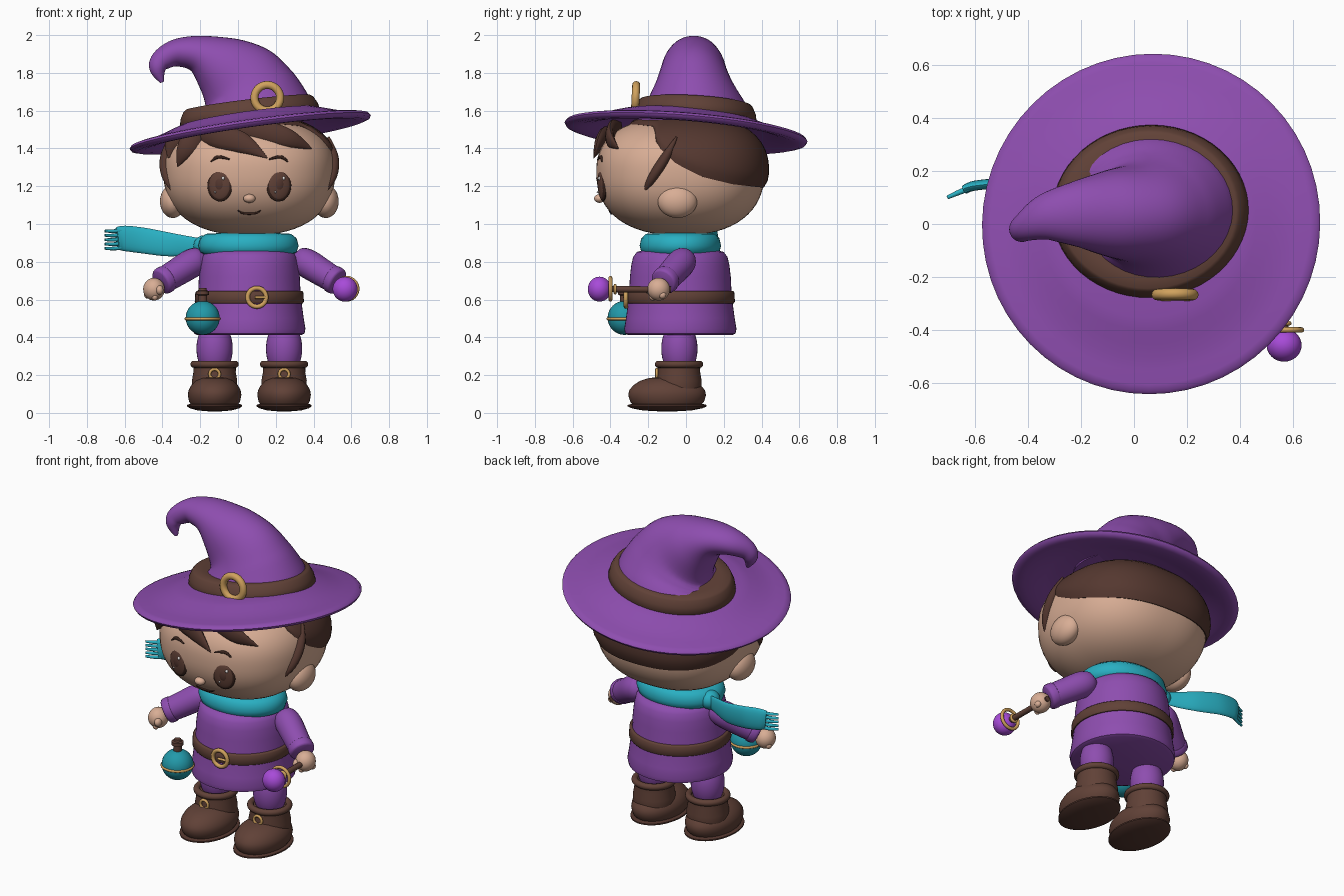
import bpy, bmesh, math
from mathutils import Vector, Euler

if "Cube" in bpy.data.objects:
    bpy.data.objects.remove(bpy.data.objects["Cube"])

CX, CY = 0.06, -0.03          # axis of the body
made = []


def material(name, *rgb):
    m = bpy.data.materials.new(name)
    m.use_nodes = True
    m.diffuse_color = (*rgb, 1)
    m.node_tree.nodes["Principled BSDF"].inputs["Base Color"].default_value = (*rgb, 1)
    return m


PURPLE = material("purple cloth", .27, .075, .43)
GLOW = material("bright violet", .39, .07, .69)
TEAL = material("teal", .022, .43, .54)
POTION = material("deep teal", .016, .32, .4)
LEATHER = material("brown leather", .118, .053, .038)
HAIR = material("hair brown", .09, .039, .029)
SKIN = material("skin", .69, .42, .3)
GOLD = material("gold", .63, .36, .11)
DARK = material("dark brown", .04, .017, .012)
WHITE = material("white", .85, .8, .78)


def finish(name, bm, mat, loc=(0, 0, 0), rot=(0, 0, 0), scale=(1, 1, 1)):
    bmesh.ops.recalc_face_normals(bm, faces=bm.faces)
    mesh = bpy.data.meshes.new(name)
    bm.to_mesh(mesh)
    bm.free()
    mesh.materials.append(mat)
    ob = bpy.data.objects.new(name, mesh)
    ob.location, ob.rotation_euler, ob.scale = loc, rot, scale
    bpy.context.collection.objects.link(ob)
    made.append(ob)


def skin_rings(bm, rings, closed=False):
    rings = [[bm.verts.new(p) for p in ring] for ring in rings]
    pairs = list(zip(rings, rings[1:] + rings[:1]))
    for a, b in pairs if closed else pairs[:-1]:
        for i in range(len(a)):
            j = (i + 1) % len(a)
            bm.faces.new((a[i], a[j], b[j], b[i]))
    if not closed:
        bm.faces.new(rings[0])
        bm.faces.new(rings[-1])


def ball(name, loc, radii, mat, rot=(0, 0, 0)):
    bm = bmesh.new()
    bmesh.ops.create_uvsphere(bm, u_segments=32, v_segments=20, radius=1)
    finish(name, bm, mat, loc, rot, radii)


def lathe(name, profile, mat, loc=(0, 0, 0), rot=(0, 0, 0), scale=(1, 1, 1), closed=False):
    bm = bmesh.new()
    angles = [math.tau * i / 56 for i in range(56)]
    skin_rings(bm, [[(r * math.cos(a), r * math.sin(a), z) for a in angles] for r, z in profile], closed)
    finish(name, bm, mat, loc, rot, scale)


def ring(name, loc, big, small, mat, rot=(0, 0, 0)):
    loop = [math.tau * i / 12 for i in range(12)]
    lathe(name, [(big + small * math.cos(a), small * math.sin(a)) for a in loop],
          mat, loc, rot, closed=True)


def sweep(name, pts, mat, normal=(0, 1, 0), flat=1.0, sides=20, steps=6):
    """Smooth tapered tube through points (x, y, z, radius[, radius along normal])."""
    full = [q if len(q) == 5 else (*q, q[3] * flat) for q in pts]
    p = [Vector(q) for q in [full[0], *full, full[-1]]]
    line = []
    for i in range(1, len(p) - 2):
        for k in range(steps):
            t = k / steps
            m0, m1 = (p[i + 1] - p[i - 1]) / 2, (p[i + 2] - p[i]) / 2
            line.append(p[i] * (2*t**3 - 3*t*t + 1) + m0 * (t**3 - 2*t*t + t)
                        + p[i + 1] * (3*t*t - 2*t**3) + m1 * (t**3 - t*t))
    line.append(p[-1])
    spots = [Vector(q[:3]) for q in line]
    rings = []
    for i, q in enumerate(line):
        tan = (spots[min(i + 1, len(line) - 1)] - spots[max(i - 1, 0)]).normalized()
        side = tan.cross(Vector(normal)).normalized()
        up = side.cross(tan)
        rings.append([spots[i] + side * max(q[3], .001) * math.cos(a) + up * max(q[4], .001) * math.sin(a)
                      for a in [math.tau * k / sides for k in range(sides)]])
    bm = bmesh.new()
    skin_rings(bm, rings)
    finish(name, bm, mat)


# Head: rounded-box ellipsoid, shallower above its middle
HZ, HR, POW = 1.28, (.455, .445), 2.35


def face_y(x, z):
    up = .29 if z > HZ else .34
    rest = 1 - abs((x - CX) / HR[0]) ** POW - abs((z - HZ) / up) ** POW
    return CY - HR[1] * max(rest, .02) ** (1 / POW)


def round_out(v):
    return v / sum(abs(c) ** POW for c in v) ** (1 / POW)


bm = bmesh.new()
bmesh.ops.create_uvsphere(bm, u_segments=56, v_segments=36, radius=1)
for v in bm.verts:
    d = round_out(v.co)
    v.co = (d.x * HR[0], d.y * HR[1], d.z * (.29 if d.z > 0 else .34))
finish("head", bm, SKIN, (CX, CY, HZ))

# Hair cap: hairline drops from the brow to the nape, its rim tucked in
line_pts = [(-1, .8), (-.45, .75), (-.32, .45), (-.07, .13), (.23, -.1), (.57, -.22), (1, -.29)]


def hairline(s):
    for (a, h), (b, k) in zip(line_pts, line_pts[1:]):
        if s <= b:
            return h + (k - h) * (s - a) / (b - a)
    return line_pts[-1][1]


rings = []
for k in range(-1, 15):
    row = []
    tuck = {-1: .92, 0: .965, 1: .99}.get(k, 1)
    for i in range(72):
        a = math.tau * i / 72
        low = math.asin(hairline(math.sin(a)))
        e = low + (1.54 - low) * max(k, 0) / 14
        d = round_out(Vector((math.cos(a) * math.cos(e), math.sin(a) * math.cos(e), math.sin(e)))) * tuck
        row.append((d.x * .472, d.y * .46, d.z * .305))
    rings.append(row)
bm = bmesh.new()
skin_rings(bm, rings)
finish("hair_cap", bm, HAIR, (CX, -.02, HZ))

# Front locks lie on the forehead, side locks fall before the ears
locks = {"left_swept": [(.0, 1.51, .05), (.13, 1.49, .06), (.27, 1.45, .05), (.39, 1.4, .003)],
         "middle": [(-.26, 1.49, .03), (-.13, 1.465, .062), (.02, 1.43, .055), (.155, 1.35, .003)],
         "right": [(-.19, 1.49, .05), (-.25, 1.43, .06), (-.29, 1.37, .04), (-.32, 1.305, .003)],
         "right_outer": [(-.29, 1.47, .05), (-.34, 1.42, .05), (-.37, 1.35, .003)]}
for name, pts in locks.items():
    sweep("lock_" + name, [(x, face_y(x, z) - .025, z, r) for x, z, r in pts], HAIR, (0, 1, 0), .45, 12)
for s, tag in ((1, "left"), (-1, "right")):
    sweep(tag + "_side_lock", [(CX + s * .42, -.05, 1.46, .005), (CX + s * .442, -.11, 1.35, .026),
                               (CX + s * .428, -.18, 1.24, .025), (CX + s * .365, -.245, 1.13, .002)],
          HAIR, (s, 0, 0), 1.2, 12)
    ball(tag + "_ear", (CX + s * .405, -.045, 1.12), (.068, .105, .088), SKIN)

    # Eyes as thin stacked lenses, then the brow
    ex, ez = CX + s * .156, 1.205
    ey, turn = face_y(ex, ez) + .01, Euler((.06, 0, s * .22))
    for part, dx, dz, w, h, out, mat in (
            ("rim", 0, 0, .068, .086, .0, DARK), ("iris", 0, 0, .061, .078, .003, LEATHER),
            ("pupil", 0, .005, .032, .045, .006, HAIR), ("glint", .022, .038, .009, .011, .009, WHITE),
            ("small_glint", -.022, -.035, .006, .007, .009, WHITE)):
        shift = Vector((dx, -out, dz))
        shift.rotate(turn)
        ball(tag + "_eye_" + part, Vector((ex, ey, ez)) + shift, (w, .018, h), mat, turn)
    brow = [(s * .205, 1.33, .004), (s * .165, 1.355, .009), (s * .105, 1.343, .004)]
    sweep(tag + "_brow", [(CX + x, face_y(CX + x, z) - .003, z, r) for x, z, r in brow], DARK, sides=8)

ball("nose", (CX, face_y(CX, 1.135) - .01, 1.135), (.032, .028, .023), SKIN)
smile = [(-.06, 1.072, .003), (-.03, 1.057, .006), (.03, 1.057, .006), (.06, 1.072, .003)]
sweep("mouth", [(CX + x, face_y(CX + x, z) - .001, z, r) for x, z, r in smile], DARK, sides=8)

# Hat
TILT = (-.08, -.14, 0)
lathe("hat_brim", [(.05, .1), (.36, .085), (.41, .07), (.46, .053), (.51, .038), (.56, .027), (.61, .021),
                   (.635, .015), (.645, .002), (.637, -.012), (.61, -.02), (.57, -.018), (.52, -.008),
                   (.46, .01), (.4, .028), (.05, .06)], PURPLE, (CX + .005, 0, 1.485), TILT)
lathe("hat_band", [(.31, 0), (.365, 0), (.374, .012), (.366, .05), (.347, .085), (.335, .095), (.28, .095)],
      LEATHER, (.065, .045, 1.548), (-.06, -.12, 0), (1, .88, 1))
sweep("hat_cone", [(.062, .045, 1.55, .345, .31), (.06, .045, 1.615, .325, .278), (.04, .042, 1.69, .277, .228),
                   (-.005, .04, 1.762, .232, .188), (-.1, .04, 1.84, .168, .162), (-.215, .038, 1.9, .1, .126),
                   (-.33, .025, 1.905, .072, .09), (-.408, -.01, 1.864, .056, .056), (-.424, -.025, 1.815, .042),
                   (-.402, -.03, 1.75, .01)], PURPLE, sides=40)
ring("hat_buckle", (.155, -.267, 1.668), .068, .021, GOLD, (math.pi / 2 - .05, 0, 0))

# Tunic, belt and scarf collar
lathe("tunic", [(.02, .865), (.19, .862), (.23, .852), (.25, .825), (.26, .78), (.267, .72), (.272, .62),
                (.288, .5), (.297, .445), (.292, .42), (.275, .412), (.02, .412)], PURPLE, (CX, CY, 0))
lathe("belt", [(.25, .58), (.283, .58), (.289, .588), (.286, .638), (.28, .645), (.25, .645)],
      LEATHER, (CX, CY, 0))
ring("belt_buckle", (.1, -.318, .612), .049, .012, GOLD, (math.pi / 2, 0, 0))
sweep("buckle_prong", [(.09, -.326, .612, .008), (.15, -.322, .612, .008)], GOLD, sides=8)
lathe("scarf_collar", [(.1, .835), (.22, .832), (.255, .85), (.266, .885), (.255, .925), (.225, .948), (.1, .955)],
      TEAL, (CX - .005, CY, 0), scale=(1, .81, 1))

# Scarf tail with fringe
ball("scarf_knot", (-.18, .02, .885), (.055, .06, .055), TEAL)
sweep("scarf_tail", [(-.17, .03, .885, .035), (-.26, .07, .885, .05), (-.37, .12, .892, .063),
                     (-.5, .15, .912, .068), (-.6, .145, .924, .067), (-.64, .13, .922, .06)],
      TEAL, (0, 1, 0), .28)
for i in range(5):
    z = .874 + .023 * i
    sweep(f"fringe_{i + 1}", [(-.62, .135, z, .01), (-.66, .12, z - .004, .01), (-.705, .1, z - .003, .007)],
          TEAL, sides=8)

# Arms, hands, legs and boots
for s, tag in ((1, "left"), (-1, "right")):
    def arm(d, y, z, r):
        return (CX + s * d, y, z, r)
    sweep(tag + "_sleeve", [arm(.225, -.005, .825, .02), arm(.25, -.01, .813, .058), arm(.3, -.025, .795, .076),
                            arm(.39, -.075, .74, .073), arm(.46, -.115, .698, .068)], PURPLE)
    sweep(tag + "_cuff", [arm(.435, -.1, .713, .07), arm(.44, -.103, .71, .074),
                          arm(.462, -.116, .696, .073), arm(.47, -.121, .691, .064)], PURPLE, steps=3)
    ball(tag + "_hand", (CX + s * .505, -.145, .655), (.057, .06, .06), SKIN)
    ball(tag + "_thumb", (CX + s * .475, -.19, .65), (.02, .025, .025), SKIN)
    for i in range(3):
        ball(f"{tag}_finger_{i + 1}", (CX + s * (.5 + .02 * i), -.175 + .025 * i, .615 + .005 * i),
             (.017, .02, .02), SKIN)
    x = CX + s * .184
    ball(tag + "_leg", (x, -.035, .34), (.096, .096, .15), PURPLE)
    lathe(tag + "_boot_shaft", [(.05, .06), (.11, .08), (.119, .13), (.12, .17), (.112, .215), (.113, .26),
                                (.05, .26)], LEATHER, (x, -.037, 0))
    ring(tag + "_boot_cuff", (x, -.037, .257), .109, .019, LEATHER)
    lathe(tag + "_boot_foot", [(.02, .03), (.118, .032), (.135, .06), (.142, .095), (.138, .12), (.123, .147),
                               (.098, .17), (.065, .185), (.02, .19)], LEATHER, (x, -.1, 0), scale=(1, 1.45, 1))
    lathe(tag + "_boot_sole", [(.03, 0), (.09, .005), (.13, .016), (.146, .026), (.146, .034), (.13, .04),
                               (.05, .044)], HAIR, (x, -.1, .008), scale=(1, 1.43, 1))
    ring(tag + "_boot_buckle", (x, -.155, .205), .026, .008, GOLD, (math.pi / 2, 0, 0))

# Wand in the left hand
sweep("wand_shaft", [(.567, -.08, .652, .016), (.567, -.41, .656, .017)], LEATHER, (0, 0, 1), sides=12)
ball("wand_orb", (.567, -.458, .655), (.066, .062, .066), GLOW)
ring("wand_ring", (.575, -.4, .657), .058, .01, GOLD, (math.pi / 2, 0, 0))
ring("wand_collar", (.567, -.375, .655), .02, .008, GOLD, (math.pi / 2, 0, 0))

# Potion flask at the belt
FX, FY = -.187, -.325
ball("flask", (FX, FY, .503), (.09, .09, .09), POTION)
ring("flask_ring", (FX, FY, .498), .088, .008, GOLD)
lathe("flask_cork", [(.01, .575), (.024, .58), (.024, .622), (.034, .626), (.034, .645), (.022, .648),
                     (.02, .66), (.01, .66)], LEATHER, (FX, FY, 0))

# Smooth shading with kept edges
bpy.ops.object.select_all(action="DESELECT")
for ob in made:
    ob.select_set(True)
bpy.context.view_layer.objects.active = made[0]
bpy.ops.object.shade_smooth_by_angle(angle=math.radians(50))
